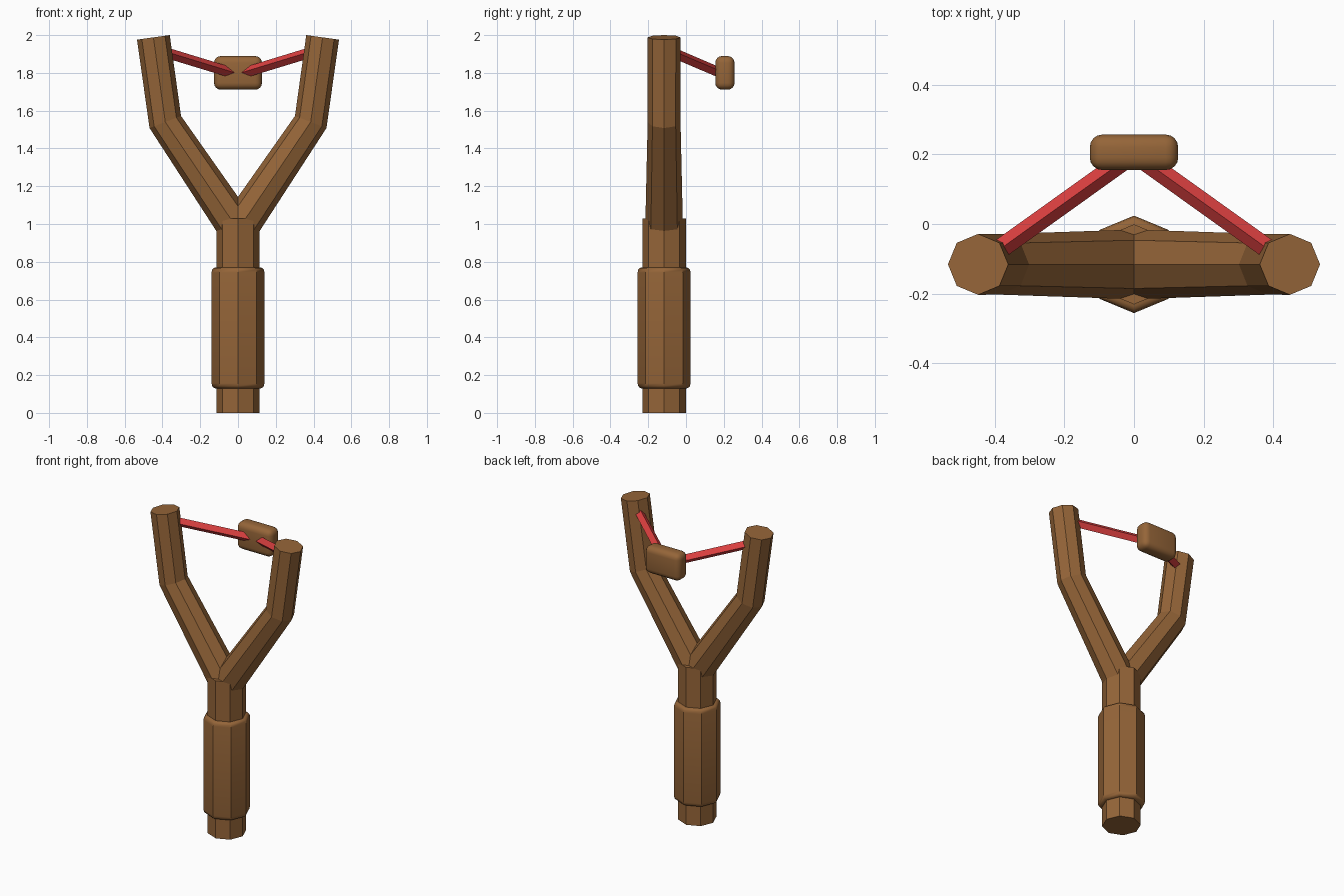
import bpy, bmesh, math
from mathutils import Vector

cube = bpy.data.objects.get("Cube")
if cube:
    bpy.data.objects.remove(cube, do_unlink=True)


def material(name, rgb):
    m = bpy.data.materials.new(name)
    m.use_nodes = True
    m.diffuse_color = (*rgb, 1)
    m.node_tree.nodes["Principled BSDF"].inputs["Base Color"].default_value = (*rgb, 1)
    return m


WOOD = material("brown wood", (0.30, 0.13, 0.04))
RUBBER = material("red rubber", (0.70, 0.05, 0.05))
AXIS_Y = -0.116  # depth of the handle and fork


def finish(bm, name, mat, smooth=False):
    bmesh.ops.recalc_face_normals(bm, faces=bm.faces)
    mesh = bpy.data.meshes.new(name)
    bm.to_mesh(mesh)
    bm.free()
    mesh.materials.append(mat)
    obj = bpy.data.objects.new(name, mesh)
    bpy.context.collection.objects.link(obj)
    if smooth:
        bpy.ops.object.select_all(action='DESELECT')
        obj.select_set(True)
        bpy.context.view_layer.objects.active = obj
        bpy.ops.object.shade_smooth_by_angle(angle=math.radians(35))
    return obj


def tube(name, path, radii, sides, ref, mat, smooth=False):
    """Faceted capped tube with mitred bends; one corner points along ref."""
    pts = [Vector(p) for p in path]
    bm = bmesh.new()
    rings = []
    for i, (p, r) in enumerate(zip(pts, radii)):
        ahead = (pts[min(i + 1, len(pts) - 1)] - p).normalized()
        behind = (p - pts[max(i - 1, 0)]).normalized()
        t = (ahead + behind).normalized()
        u = (Vector(ref) - t * t.dot(Vector(ref))).normalized()
        v = t.cross(u) / t.dot(ahead if ahead.length else behind)
        ring = []
        for k in range(sides):
            a = math.tau * k / sides
            ring.append(bm.verts.new(p + r * (u * math.cos(a) + v * math.sin(a))))
        rings.append(ring)
    for a, b in zip(rings, rings[1:]):
        for k in range(sides):
            n = (k + 1) % sides
            bm.faces.new((a[k], a[n], b[n], b[k]))
    bm.faces.new(rings[0])
    bm.faces.new(rings[-1])
    return finish(bm, name, mat, smooth)


# Handle core and the thicker grip with rounded rims
tube("handle", [(0, AXIS_Y, 0), (0, AXIS_Y, 1.03)], [0.115] * 2, 8, (0, 1, 0), WOOD)
rim = [(0.0, 0.12), (0.004, 0.13), (0.012, 0.137), (0.027, 0.14)]
profile = [(0.13 + h, r) for h, r in rim] + [(0.77 - h, r) for h, r in reversed(rim)]
tube("grip", [(0, AXIS_Y, z) for z, r in profile], [r for z, r in profile],
     8, (0, 1, 0), WOOD, True)

# Fork arms and elastic bands, mirrored left and right
for side, s in (("left", 1), ("right", -1)):
    tube(side + "_fork_arm",
         [(0, AXIS_Y, 0.97), (s * 0.385, AXIS_Y, 1.54), (s * 0.448, AXIS_Y, 1.988)],
         [0.1, 0.087, 0.0875], 8, (0, 1, 0), WOOD)
    tube(side + "_band",
         [(s * 0.43, -0.104, 1.922), (s * 0.03, 0.182, 1.8)],
         [0.028] * 2, 4, (0, 0, 1), RUBBER)

# Pouch: rounded block behind the fork
bm = bmesh.new()
bmesh.ops.create_cube(bm, size=1)
bmesh.ops.scale(bm, vec=(0.254, 0.102, 0.178), verts=bm.verts)
bmesh.ops.bevel(bm, geom=bm.edges[:], offset=0.036, segments=4, profile=0.5,
                affect='EDGES', clamp_overlap=True)
bmesh.ops.translate(bm, vec=(0, 0.206, 1.8), verts=bm.verts)
finish(bm, "pouch", WOOD, True)
